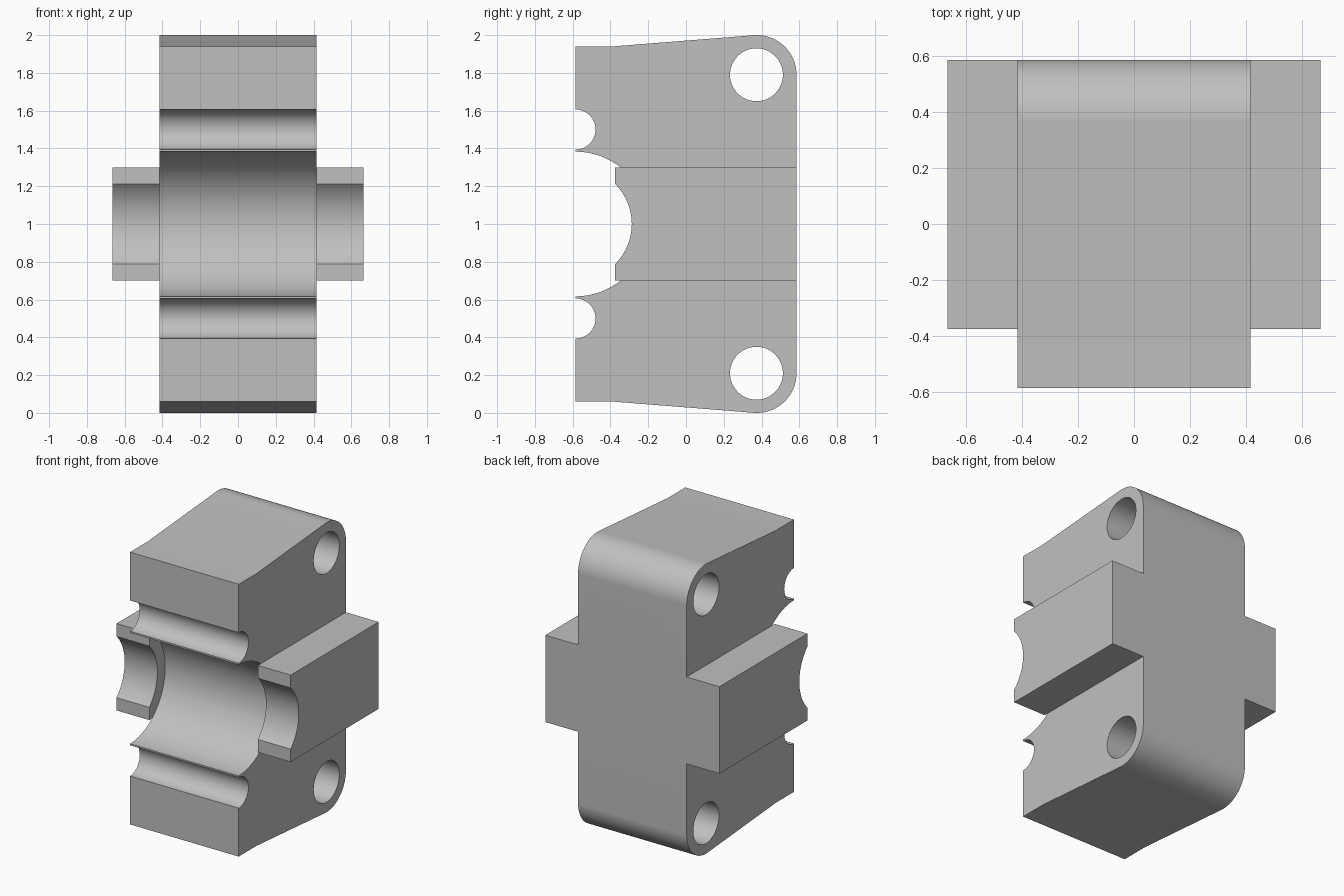
import bpy
import bmesh
from math import sin, cos, radians

if "Cube" in bpy.data.objects:
    bpy.data.objects.remove(bpy.data.objects["Cube"], do_unlink=True)

FRONT, BACK = -0.585, 0.585
MID = 1.0
BODY_X, EAR_X = 0.415, 0.665

grey = bpy.data.materials.new("plain_grey")
grey.use_nodes = True
colour = (0.53, 0.53, 0.53, 1)
grey.diffuse_color = colour
grey.node_tree.nodes["Principled BSDF"].inputs["Base Color"].default_value = colour


def arc(cy, cz, r, start, end, steps):
    """Points on an arc in the side plane, angles in degrees from +y."""
    angles = [radians(start + (end - start) * i / steps) for i in range(steps + 1)]
    return [(cy + r * cos(a), cz + r * sin(a)) for a in angles]


def prism(name, loops, x0, x1):
    """Fill closed side-plane loops (inner ones become holes) and extrude along x."""
    bm = bmesh.new()
    for loop in loops:
        verts = [bm.verts.new((x0, y, z + MID)) for y, z in loop]
        for a, b in zip(verts, verts[1:] + verts[:1]):
            bm.edges.new((a, b))
    bmesh.ops.triangle_fill(bm, edges=bm.edges[:], use_beauty=True, normal=(1, 0, 0))
    result = bmesh.ops.extrude_face_region(bm, geom=bm.faces[:], use_keep_orig=True)
    moved = [v for v in result["geom"] if isinstance(v, bmesh.types.BMVert)]
    bmesh.ops.translate(bm, verts=moved, vec=(x1 - x0, 0, 0))
    bmesh.ops.recalc_face_normals(bm, faces=bm.faces[:])
    mesh = bpy.data.meshes.new(name)
    bm.to_mesh(mesh)
    bm.free()
    mesh.materials.append(grey)
    obj = bpy.data.objects.new(name, mesh)
    bpy.context.collection.objects.link(obj)
    return obj


# Body: half bore, small groove, sloped top and rounded back corner, mirrored in z
upper = arc(FRONT, 0, 0.383, 0, 90, 24)
upper += arc(FRONT, 0.5, 0.106, -90, 90, 24)
upper += [(FRONT, 0.94), (-0.39, 0.94)]
upper += arc(0.375, 0.79, 0.21, 94.5, 0, 24)
lower = [(y, -z) for y, z in reversed(upper[1:])]
holes = [arc(0.373, s * 0.79, 0.14, 0, 352.5, 47) for s in (1, -1)]
body = prism("clamp_body", [upper + lower] + holes, -BODY_X, BODY_X)

# Side ears: blocks with a narrower half bore, joined onto the body
ear_profile = [(BACK, -0.3), (BACK, 0.3), (-0.375, 0.3)]
ear_profile += arc(FRONT, 0, 0.298, 45.2, -45.2, 24)
ear_profile += [(-0.375, -0.3)]
bpy.context.view_layer.objects.active = body
for side, name in ((1, "left_ear"), (-1, "right_ear")):
    ear = prism(name, [ear_profile], side * BODY_X, side * EAR_X)
    join = body.modifiers.new(name, "BOOLEAN")
    join.operation = "UNION"
    join.solver = "EXACT"
    join.object = ear
    bpy.ops.object.modifier_apply(modifier=join.name)
    bpy.data.objects.remove(ear, do_unlink=True)

# Smooth curved walls, crisp edges
bpy.ops.object.select_all(action="DESELECT")
body.select_set(True)
bpy.ops.object.shade_smooth_by_angle(angle=radians(30))
